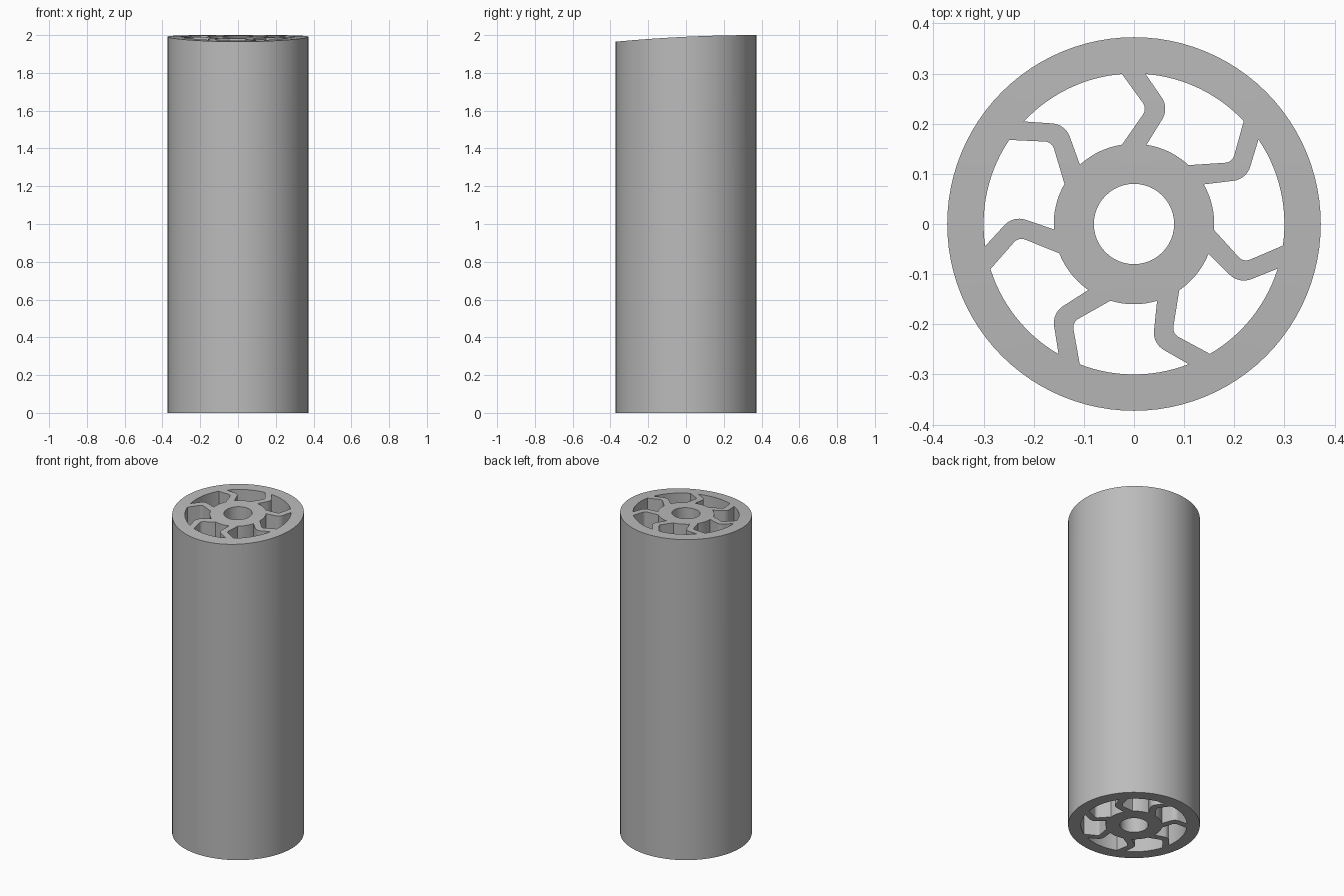
import bpy, bmesh
from math import cos, sin, tan, pi, tau, radians
from mathutils import Vector, Matrix

if "Cube" in bpy.data.objects:
    bpy.data.objects.remove(bpy.data.objects["Cube"], do_unlink=True)

OUTER, RIM, HUB, BORE = 0.3725, 0.30, 0.16, 0.08
SPOKES = 7
STEP = tau / SPOKES


def arc(r, a, b, n):
    """Points on a circle from angle a to b, both included."""
    return [Vector((r * cos(a + (b - a) * i / n), r * sin(a + (b - a) * i / n))) for i in range(n + 1)]


def rounded_bend(start, corner, end, radius, n=8):
    """Two straight walls joined by a fillet."""
    u, v = (start - corner).normalized(), (end - corner).normalized()
    half = u.angle(v) / 2
    centre = corner + (u + v).normalized() * radius / sin(half)
    p = corner + u * radius / tan(half) - centre
    q = corner + v * radius / tan(half) - centre
    sweep = p.angle_signed(q)
    turn = [centre + Matrix.Rotation(-sweep * i / n, 2) @ p for i in range(n + 1)]
    return [start] + turn + [end]


def on_circle(x, r):
    return Vector((x, (r * r - x * x) ** 0.5))


def angle(p):
    return Vector((1, 0)).angle_signed(p) * -1


# Walls of the spoke that points along +y, from hub to rim
inner_wall = rounded_bend(on_circle(-0.024, HUB), Vector((0.026, 0.23)), on_circle(-0.024, RIM), 0.02)
outer_wall = rounded_bend(on_circle(0.025, HUB), Vector((0.070, 0.231)), on_circle(0.023, RIM), 0.04)

# Pocket between one spoke and the next
next_wall = [Matrix.Rotation(STEP, 2) @ p for p in outer_wall]
rim_arc = arc(RIM, angle(inner_wall[-1]), angle(next_wall[-1]), 14)
hub_arc = arc(HUB, angle(next_wall[0]), angle(inner_wall[0]), 10)
pocket = inner_wall + rim_arc[1:-1] + next_wall[::-1] + hub_arc[1:-1]

# Cross-section: outer circle, bore and pockets
loops = [arc(OUTER, 0, tau, 96)[:-1], arc(BORE, 0, tau, 48)[:-1]]
loops += [[Matrix.Rotation(STEP * k, 2) @ p for p in pocket] for k in range(SPOKES)]

bm = bmesh.new()
edges = []
for loop in loops:
    verts = [bm.verts.new((p.x, p.y, 0)) for p in loop]
    edges += [bm.edges.new((verts[i - 1], verts[i])) for i in range(len(verts))]
bmesh.ops.triangle_fill(bm, edges=edges, use_beauty=True, normal=(0, 0, 1))

# Extrude to full height
res = bmesh.ops.extrude_face_region(bm, geom=bm.faces[:])
top = [g for g in res["geom"] if isinstance(g, bmesh.types.BMVert)]
bmesh.ops.translate(bm, verts=top, vec=(0, 0, 2))

# Slice the top face and lower it along a gentle curve towards the front
for i in range(1, 12):
    cap = [f for f in bm.faces if all(v.co.z > 1 for v in f.verts)]
    geom = cap + list({e for f in cap for e in f.edges}) + list({v for f in cap for v in f.verts})
    bmesh.ops.bisect_plane(bm, geom=geom, dist=1e-5,
                           plane_co=(0, OUTER * (i / 6 - 1), 0), plane_no=(0, 1, 0))
for v in bm.verts:
    if v.co.z > 1:
        v.co.z = 2 - 0.063 * (OUTER - v.co.y) ** 2
bmesh.ops.recalc_face_normals(bm, faces=bm.faces[:])

mesh = bpy.data.meshes.new("spoked_tube")
bm.to_mesh(mesh)
bm.free()
tube = bpy.data.objects.new("spoked_tube", mesh)
bpy.context.collection.objects.link(tube)

# Plain grey
grey = bpy.data.materials.new("grey")
grey.use_nodes = True
grey.diffuse_color = (0.5, 0.5, 0.5, 1)
grey.node_tree.nodes["Principled BSDF"].inputs["Base Color"].default_value = (0.5, 0.5, 0.5, 1)
mesh.materials.append(grey)

bpy.ops.object.select_all(action="DESELECT")
tube.select_set(True)
bpy.context.view_layer.objects.active = tube
bpy.ops.object.shade_smooth_by_angle(angle=radians(30))
